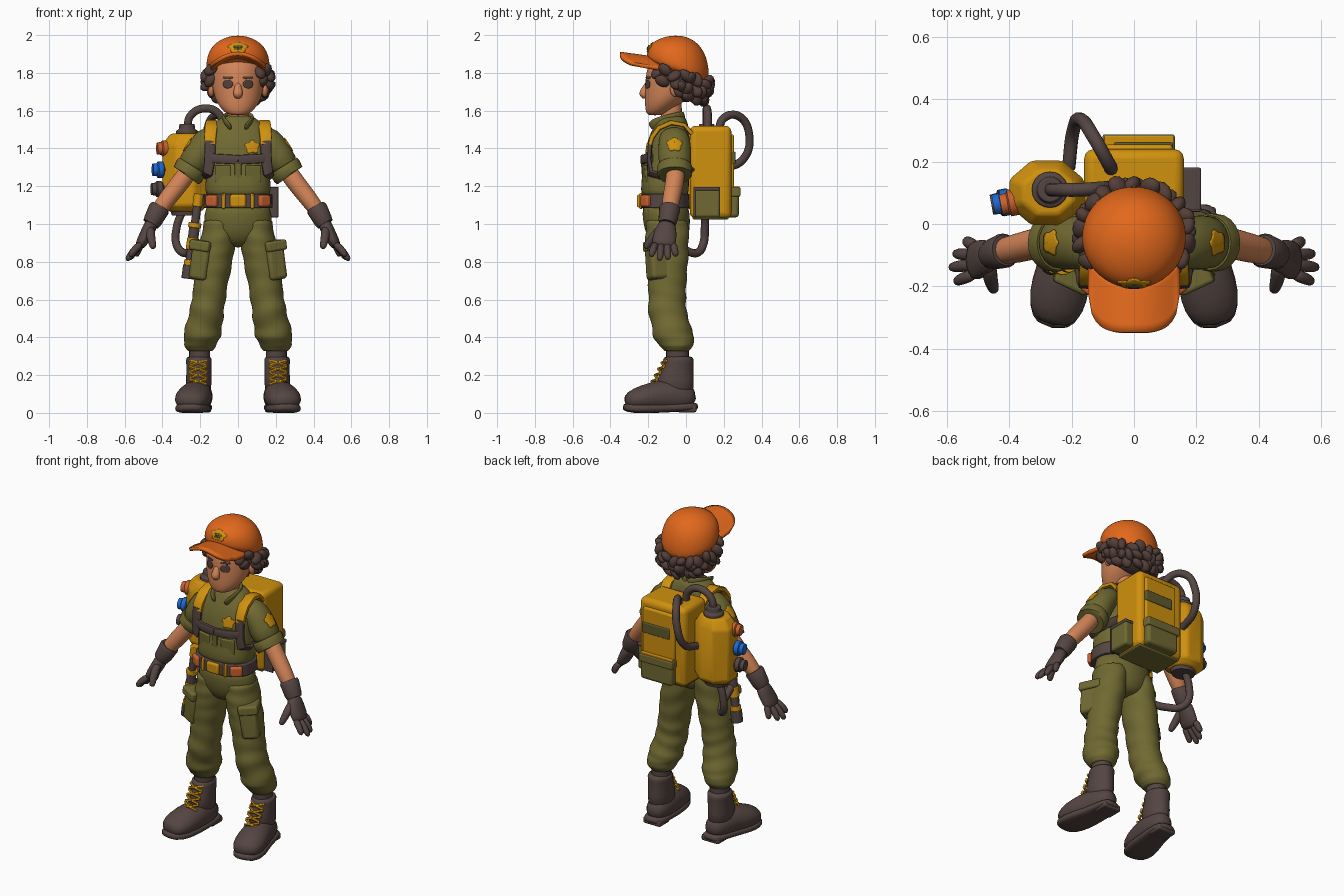
import bpy, bmesh, math, random
from mathutils import Vector, Matrix, Euler

random.seed(4)
if "Cube" in bpy.data.objects:
    bpy.data.objects.remove(bpy.data.objects["Cube"])


def material(name, *rgb):
    lin = [(c / 255 / 12.92) if c < 11 else ((c / 255 + .055) / 1.055) ** 2.4 for c in rgb] + [1]
    m = bpy.data.materials.new(name)
    m.use_nodes = True
    m.diffuse_color = lin
    bsdf = m.node_tree.nodes["Principled BSDF"]
    bsdf.inputs["Base Color"].default_value = lin
    bsdf.inputs["Roughness"].default_value = .8
    return m


ORANGE = material("cap orange", 226, 104, 28)
RUST = material("rust orange", 202, 98, 46)
YELLOW = material("pack yellow", 208, 145, 14)
OLIVE = material("olive cloth", 112, 105, 50)
DARK_OLIVE = material("dark olive", 94, 88, 44)
BROWN = material("dark brown leather", 84, 69, 66)
HAIR = material("hair brown", 84, 63, 57)
SKIN = material("skin", 210, 132, 87)
BLUE = material("valve blue", 30, 104, 208)


def finish(name, bm, mat, mirror=False, sub=0, bevel=0, angle=40):
    bmesh.ops.recalc_face_normals(bm, faces=bm.faces)
    me = bpy.data.meshes.new(name)
    bm.to_mesh(me)
    bm.free()
    me.materials.append(mat)
    ob = bpy.data.objects.new(name, me)
    bpy.context.collection.objects.link(ob)
    bpy.ops.object.select_all(action='DESELECT')
    ob.select_set(True)
    bpy.context.view_layer.objects.active = ob
    bpy.ops.object.shade_smooth_by_angle(angle=math.radians(180 if sub else angle))
    if bevel:
        mod = ob.modifiers.new("bevel", 'BEVEL')
        mod.width, mod.segments = bevel, 3
    if sub:
        ob.modifiers.new("smooth", 'SUBSURF').levels = sub
        ob.modifiers["smooth"].render_levels = sub
    if mirror:
        ob.modifiers.new("mirror", 'MIRROR').use_mirror_merge = False
    return ob


def skin_rings(name, frames, mat, n=20, e=2, wrinkle=0, phase=0, **kw):
    """Skin a list of (centre, side, up) rings, closed at both ends."""
    def power(v):
        return math.copysign(abs(v) ** (2 / e), v)
    bm, rings = bmesh.new(), []
    for c, a, b in frames:
        ring = []
        for i in range(n):
            t = math.tau * (i + phase) / n
            k = 1 + wrinkle * math.sin(c.z * 62 + 2 * math.sin(t + c.z * 9))
            ring.append(bm.verts.new(c + k * (a * power(math.cos(t)) + b * power(math.sin(t)))))
        rings.append(ring)
    for r, s in zip(rings, rings[1:]):
        for i in range(n):
            bm.faces.new((r[i], r[(i + 1) % n], s[(i + 1) % n], s[i]))
    bm.faces.new(rings[0])
    bm.faces.new(rings[-1])
    return finish(name, bm, mat, **kw)


def loft(name, rings, mat, steps=1, **kw):
    """Level rings: (x, y, z, half width, half depth, optional backward drop)."""
    rings = [Vector(tuple(r) + (0,) * (6 - len(r))) for r in rings]
    dense = [r.lerp(s, k / steps) for r, s in zip(rings, rings[1:]) for k in range(steps)] + rings[-1:]
    frames = [(Vector(r[:3]), Vector((r[3], 0, 0)), Vector((0, r[4], -r[5] * r[4]))) for r in dense]
    return skin_rings(name, frames, mat, **kw)


def tube(name, pts, mat, ref=(0, 1, 0), **kw):
    """Rings across a path: (x, y, z, half width along ref, optional half thickness)."""
    ps, frames = [Vector(p[:3]) for p in pts], []
    for i, p in enumerate(pts):
        t = (ps[min(i + 1, len(ps) - 1)] - ps[max(i - 1, 0)]).normalized()
        a = Vector(ref)
        a = (a - t * a.dot(t)).normalized()
        frames.append((ps[i], a * p[3], t.cross(a) * p[-1]))
    return skin_rings(name, frames, mat, **kw)


def box(name, loc, size, mat, rot=(0, 0, 0), bevel=.012, **kw):
    bm = bmesh.new()
    turn = Euler([math.radians(r) for r in rot]).to_matrix().to_4x4()
    bmesh.ops.create_cube(bm, size=1, matrix=Matrix.Translation(loc) @ turn @ Matrix.Diagonal((*size, 1)))
    return finish(name, bm, mat, bevel=bevel, **kw)


def balls(name, items, mat, **kw):
    bm = bmesh.new()
    for loc, size, rot in items:
        bmesh.ops.create_icosphere(bm, subdivisions=3 if len(items) < 9 else 2, radius=1, matrix=Matrix.Translation(loc)
                                   @ Euler(rot).to_matrix().to_4x4() @ Matrix.Diagonal((*size, 1)))
    return finish(name, bm, mat, angle=180, **kw)


def patch(name, loc, normal, w, h, mat, target, jag=0., lift=.004, mirror=False):
    """Thin painted plate that follows the surface of the target."""
    bm, n, rings = bmesh.new(), 30, 4
    q = Vector(normal).to_track_quat('Z', 'Y')
    mid, prev = bm.verts.new(loc), None
    for k in range(1, rings + 1):
        ring = []
        for i in range(n):
            t = math.tau * i / n
            r = k / rings * (1 - jag + jag * math.cos(5 * t - math.pi / 2))
            ring.append(bm.verts.new(Vector(loc) + q @ Vector((w * r * math.cos(t), h * r * math.sin(t), 0))))
        for i in range(n):
            j = (i + 1) % n
            bm.faces.new((prev[i], prev[j], ring[j], ring[i]) if prev else (mid, ring[i], ring[j]))
        prev = ring
    ob = finish(name, bm, mat)
    wrap = ob.modifiers.new("wrap", 'SHRINKWRAP')
    wrap.target, wrap.offset, wrap.wrap_mode = target, lift, 'ABOVE_SURFACE'
    ob.modifiers.new("thickness", 'SOLIDIFY').thickness = .004
    if mirror:
        ob.modifiers.new("mirror", 'MIRROR')


def hose(name, pts, radius=.022):
    cu = bpy.data.curves.new(name, 'CURVE')
    cu.dimensions, cu.bevel_depth, cu.bevel_resolution, cu.use_fill_caps = '3D', radius, 3, True
    sp = cu.splines.new('BEZIER')
    sp.bezier_points.add(len(pts) - 1)
    for bp, p in zip(sp.bezier_points, pts):
        bp.co = p
        bp.handle_left_type = bp.handle_right_type = 'AUTO'
    cu.materials.append(BROWN)
    bpy.context.collection.objects.link(bpy.data.objects.new(name, cu))


# Head and face
head = loft("head", [(0, -.165, 1.575, .04, .035), (0, -.152, 1.59, .07, .06), (0, -.13, 1.625, .102, .088),
                     (0, -.1, 1.67, .126, .118), (0, -.07, 1.74, .14, .147), (0, -.05, 1.82, .142, .162),
                     (0, -.04, 1.9, .12, .13)], SKIN, n=24, sub=2)
tube("neck", [(0, -.07, 1.48, .06), (0, -.075, 1.55, .056), (0, -.08, 1.64, .056)], SKIN)
tube("nose", [(0, -.198, 1.75, .014), (0, -.214, 1.715, .022), (0, -.23, 1.69, .028), (0, -.205, 1.668, .02)],
     SKIN, ref=(1, 0, 0), n=12, sub=2)
balls("ear", [((.142, -.055, 1.715), (.018, .03, .042), (0, 0, 0))], SKIN, mirror=True)
patch("eye", (.066, -.23, 1.742), (.3, -1, 0), .035, .023, HAIR, head, mirror=True)
patch("eyebrow", (.068, -.23, 1.778), (.3, -1, 0), .036, .008, HAIR, head, mirror=True)

# Curly hair around the sides and back, lower toward the nape
balls("hair_base", [((0, -.005, 1.745), (.15, .11, .1), (0, 0, 0))], HAIR)
curls = []
for z, radius, start in ((1.785, .172, 46), (1.74, .164, 60), (1.7, .14, 88)):
    for deg in range(start, 361 - start, 17):
        t = math.radians(deg + random.uniform(-6, 6))
        y = -.035 - radius * .93 * math.cos(t)
        spot = (radius * math.sin(t), y, z - .26 * (y + .04) + random.uniform(-.014, .014))
        curls.append((spot, (.024, .032, .042), [random.uniform(-1, 1) for _ in range(3)]))
balls("hair_curls", curls, HAIR)

# Cap with curved brim and badge
cap = loft("cap_crown", [(0, -.04, 1.782, .164, .158, .44), (0, -.042, 1.85, .172, .168, .22),
                         (0, -.05, 1.92, .154, .153, .1), (0, -.055, 1.965, .113, .115, .03),
                         (0, -.055, 1.99, .06, .062), (0, -.055, 1.997, .02, .02)], ORANGE, n=28, sub=2)
bm = bmesh.new()
grid = []
for i in range(25):
    u = i / 12 - 1
    back = -.03 - .16 * math.sqrt(1 - (.9 * u) ** 2)
    front = -.22 - .128 * math.sqrt(max(0, 1 - u ** 4))
    grid.append([bm.verts.new((.148 * u, back + (front - back) * v / 6, 1.89 + .022 * v / 6 - .066 * u * u))
                 for v in range(7)])
for a, b in zip(grid, grid[1:]):
    for v in range(6):
        bm.faces.new((a[v], b[v], b[v + 1], a[v + 1]))
finish("cap_brim", bm, ORANGE).modifiers.new("thickness", 'SOLIDIFY').thickness = .02
patch("cap_badge", (0, -.23, 1.955), (0, -1, .5), .074, .056, YELLOW, cap, jag=.15)
patch("cap_badge_centre", (0, -.24, 1.955), (0, -1, .5), .032, .024, DARK_OLIVE, cap, jag=.2, lift=.008)

# Shirt
torso = loft("shirt", [(0, -.112, 1.12, .165, .12), (0, -.112, 1.18, .176, .128), (0, -.11, 1.24, .17, .126),
                       (0, -.1, 1.34, .17, .12), (0, -.093, 1.43, .178, .116), (0, -.082, 1.495, .166, .1),
                       (0, -.075, 1.545, .115, .082), (0, -.075, 1.58, .068, .065)], OLIVE, n=28, e=2.4, sub=1)
tube("collar", [(0, -.005, 1.575, .026, .01), (.062, -.04, 1.57, .026, .012), (.075, -.11, 1.55, .03, .012),
                (.06, -.165, 1.53, .036, .012), (.035, -.185, 1.505, .03, .01)], OLIVE, ref=(.4, -.3, 1), n=10, sub=1,
     mirror=True)
box("button_placket", (0, -.226, 1.26), (.035, .016, .14), OLIVE, rot=(4, 0, 0), bevel=.004)
box("chest_pocket", (.08, -.216, 1.265), (.085, .016, .09), OLIVE, rot=(4, 0, 12), bevel=.006, mirror=True)
patch("chest_badge", (.085, -.24, 1.415), (.25, -1, .1), .05, .043, YELLOW, torso, jag=.15)
sleeve = tube("sleeve", [(.1, -.065, 1.475, .072, .06), (.165, -.06, 1.45, .084, .074), (.218, -.06, 1.36, .088, .08),
                         (.262, -.06, 1.275, .086, .08)], OLIVE, n=24, wrinkle=.02, sub=1, mirror=True)
tube("sleeve_cuff", [(.242, -.06, 1.308, .088, .082), (.247, -.06, 1.3, .094, .086), (.267, -.06, 1.262, .092, .085),
                     (.272, -.06, 1.255, .084, .077)], OLIVE, mirror=True)
patch("sleeve_badge", (.29, -.06, 1.435), (.8, 0, .6), .058, .05, YELLOW, sleeve, jag=.13, mirror=True)

# Arms and gloves
tube("forearm", [(.235, -.052, 1.32, .052), (.3, -.058, 1.225, .05), (.37, -.077, 1.14, .048), (.45, -.095, 1.03, .042)],
     SKIN, sub=1, mirror=True)
tube("glove_cuff", [(.412, -.084, 1.09, .05), (.418, -.086, 1.08, .056), (.45, -.096, 1.02, .05), (.462, -.1, 1., .044)],
     BROWN, mirror=True)
tube("glove_palm", [(.45, -.098, 1.02, .042, .038), (.478, -.107, .96, .06, .036), (.505, -.117, .91, .066, .032),
                    (.525, -.12, .875, .058, .026)], BROWN, n=16, sub=1, mirror=True)
for name, base, tip in (("little", -.07, (.54, -.052, .825)), ("ring", -.1, (.578, -.095, .808)),
                        ("middle", -.13, (.592, -.14, .803)), ("index", -.16, (.575, -.187, .825))):
    root = Vector((.508, base, .9))
    mid = root.lerp(Vector(tip), .55) + Vector((.006, 0, .004))
    tube(name + "_finger", [(*root, .021), (*mid, .021), (*tip, .016)], BROWN, n=10, sub=1, mirror=True)
tube("thumb", [(.465, -.125, .985, .028), (.463, -.172, .935, .025), (.452, -.205, .89, .021), (.448, -.215, .868, .014)],
     BROWN, ref=(1, 0, 0), n=10, sub=1, mirror=True)

# Trousers with cargo pockets
loft("trouser_hips", [(0, -.112, 1.13, .165, .12), (0, -.105, 1.05, .18, .128), (0, -.1, .97, .184, .122),
                      (0, -.095, .91, .13, .1), (0, -.09, .875, .05, .06)], OLIVE, n=24, sub=1)
loft("trouser_leg", [(.095, -.1, 1.03, .085, .11), (.103, -.1, .92, .096, .118), (.13, -.1, .78, .098, .11),
                     (.15, -.1, .64, .09, .1), (.163, -.1, .55, .092, .102), (.18, -.08, .46, .098, .105),
                     (.192, -.062, .4, .1, .11), (.2, -.055, .355, .086, .09), (.2, -.048, .325, .062, .066)],
     OLIVE, steps=4, wrinkle=.045, sub=1, mirror=True)
box("cargo_pocket", (.186, -.145, .8), (.1, .12, .19), OLIVE, rot=(0, -8, 25), bevel=.02, mirror=True)
box("cargo_flap", (.181, -.147, .885), (.116, .134, .055), OLIVE, rot=(0, -8, 25), bevel=.012, mirror=True)

# Belt and its fittings
loft("belt", [(0, -.114, 1.085, .184, .134), (0, -.114, 1.16, .182, .132)], BROWN, n=32, e=2.4, bevel=.006)
box("belt_buckle", (0, -.248, 1.122), (.085, .024, .068), YELLOW)
box("belt_loop", (.077, -.238, 1.122), (.022, .024, .085), YELLOW, rot=(0, 0, 10), mirror=True)
box("belt_pouch", (.138, -.214, 1.122), (.07, .034, .062), RUST, rot=(0, 0, 36), mirror=True)

# Boots
loft("boot_shaft", [(.208, -.052, .08, .07, .098), (.208, -.058, .18, .068, .1), (.207, -.043, .25, .066, .082),
                    (.207, -.04, .285, .071, .083), (.207, -.04, .302, .062, .074)], BROWN, sub=1, mirror=True)
loft("sock", [(.203, -.045, .28, .056, .06), (.203, -.045, .345, .056, .06)], BROWN, mirror=True)
tube("boot_foot", [(.2, .055, .075, .045, .045), (.205, -.02, .085, .074, .08), (.217, -.11, .09, .084, .09),
                   (.235, -.19, .082, .096, .078), (.25, -.27, .068, .092, .064), (.262, -.325, .055, .056, .036)],
     BROWN, ref=(1, 0, 0), sub=1, mirror=True)
tube("boot_sole", [(.2, .065, .036, .045, .018), (.203, .03, .032, .07, .022), (.215, -.1, .026, .078, .024),
                   (.237, -.2, .024, .094, .026), (.253, -.28, .024, .088, .026), (.264, -.335, .032, .05, .02)],
     BROWN, ref=(1, 0, 0), e=3, sub=1, mirror=True)
box("boot_heel", (.203, .005, .022), (.12, .1, .038), BROWN, bevel=.01, mirror=True)
for k in range(4):
    y, z = -.116 - .018 * k, .275 - .033 * k
    for side in (-1, 1):
        tube("boot_lace", [(.212 - .045 * side, y + .014, z, .008), (.212, y - .012, z - .01, .008),
                           (.212 + .045 * side, y, z - .026, .008)], YELLOW, n=6, mirror=True)

# Shoulder and chest straps
tube("shoulder_pad", [(.13, .03, 1.48, .032, .012), (.135, -.01, 1.525, .032, .012), (.138, -.08, 1.537, .034, .014),
                      (.143, -.145, 1.508, .034, .014), (.147, -.18, 1.46, .032, .014), (.148, -.19, 1.42, .03, .012)],
     YELLOW, ref=(1, 0, 0), n=12, e=4, mirror=True)
tube("shoulder_strap", [(.148, -.188, 1.44, .029, .012), (.15, -.196, 1.34, .029, .012), (.158, -.19, 1.27, .027, .012),
                        (.17, -.13, 1.25, .024, .012), (.172, -.05, 1.27, .024, .012), (.14, .04, 1.28, .024, .012)],
     BROWN, ref=(.7, 0, .7), n=12, e=4, mirror=True)
tube("chest_strap", [(.165, -.185, 1.35, .025, .012), (.09, -.22, 1.345, .025, .012), (0, -.23, 1.34, .025, .012)],
     BROWN, ref=(0, 0, 1), n=12, e=4, mirror=True)

# Main backpack
box("backpack", (0, .13, 1.275), (.32, .22, .49), YELLOW, bevel=.03)
box("backpack_base", (0, .13, 1.034), (.29, .19, .018), OLIVE, bevel=.006)
box("backpack_panel", (.015, .235, 1.32), (.22, .04, .31), YELLOW, bevel=.012)
box("backpack_band", (.03, .25, 1.35), (.19, .025, .065), DARK_OLIVE, bevel=.006)
box("back_pocket", (.015, .245, 1.11), (.22, .07, .15), OLIVE, bevel=.018)
box("back_pocket_flap", (.015, .25, 1.17), (.232, .076, .05), OLIVE, bevel=.008)
box("back_pocket_trim", (.015, .25, 1.195), (.222, .066, .009), YELLOW, bevel=.003)
box("side_pocket", (.18, .112, 1.11), (.066, .135, .15), OLIVE, bevel=.014)
box("side_pocket_flap", (.18, .112, 1.187), (.07, .138, .02), BROWN, bevel=.006)
box("side_pocket_front", (.18, .045, 1.115), (.068, .012, .16), BROWN, bevel=.004)

# Side tank with valves
loft("tank", [(-.28, .1, 1.065, .09, .075), (-.28, .1, 1.1, .13, .112), (-.28, .1, 1.42, .13, .112),
              (-.275, .1, 1.478, .09, .078)], YELLOW, n=8, phase=.5, bevel=.012)
loft("tank_base", [(-.28, .1, 1.045, .07, .06), (-.28, .1, 1.075, .08, .068)], BROWN)
loft("tank_collar", [(-.27, .11, 1.46, .058, .058), (-.27, .11, 1.495, .058, .058), (-.27, .11, 1.5, .044, .044),
                     (-.27, .11, 1.53, .04, .04)], BROWN, bevel=.005)
for name, x, z, mat in (("upper", .024, 1.4, RUST), ("middle", 0, 1.287, BLUE), ("lower", -.006, 1.185, BROWN)):
    tube(name + "_valve_stem", [(-.34, .085, z, .03), (-.4, .07, z, .03)], BROWN, n=16)
    tube(name + "_valve_knob", [(x - .395, .073, z, .036), (x - .4, .072, z, .043), (x - .425, .067, z, .043),
                                (x - .43, .066, z, .034), (x - .452, .062, z, .032)], mat, n=16)

# Hoses
hose("top_hose", [(-.27, .11, 1.5), (-.25, .11, 1.575), (-.17, .11, 1.612), (-.1, .115, 1.58), (-.075, .115, 1.49)])
hose("rear_hose", [(-.07, .17, 1.49), (-.085, .2, 1.56), (-.13, .28, 1.57), (-.17, .335, 1.47),
                   (-.195, .3, 1.34), (-.21, .18, 1.29)])
hose("lower_hose", [(-.29, .1, 1.08), (-.325, .1, .98), (-.325, .09, .89), (-.29, .06, .848),
                    (-.25, 0, .86), (-.235, -.12, .93)])

# Spray lance carried at the hip
top, end = Vector((-.207, -.13, 1.16)), Vector((-.266, -.13, .71))
for name, a, b, r, mat in (("handle", 0, .15, .026, YELLOW), ("grip", .13, .36, .022, BROWN), ("collar", .34, .4, .034, YELLOW),
                           ("barrel", .38, .54, .028, BROWN), ("band", .52, .66, .031, YELLOW),
                           ("neck", .64, .8, .024, BROWN), ("tip_ring", .78, .85, .031, YELLOW), ("tip", .84, 1, .034, BROWN)):
    tube("lance_" + name, [(*top.lerp(end, a), r), (*top.lerp(end, b), r)], mat, n=16, bevel=.004)
